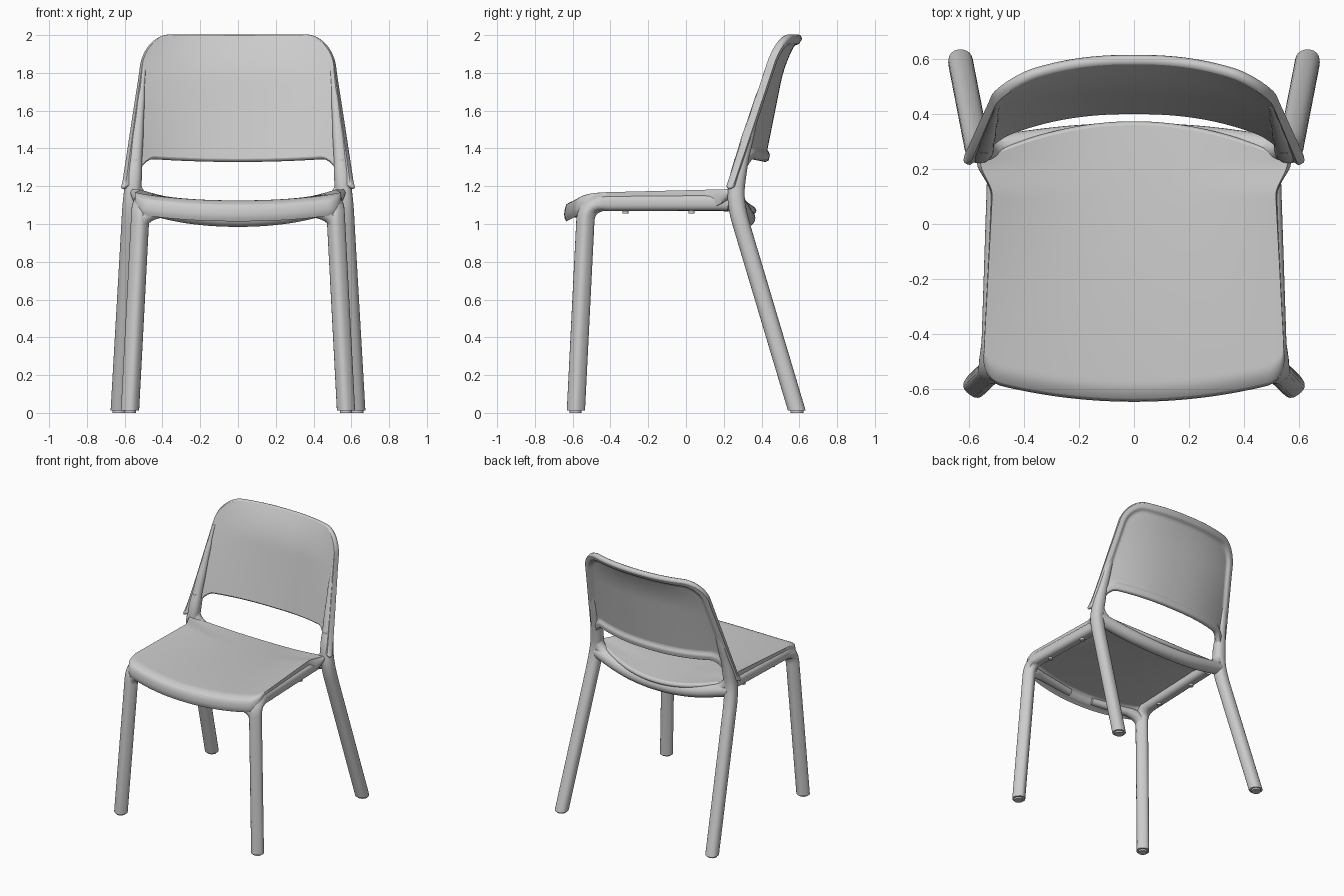
import bpy, bmesh, math
from mathutils import Vector

if "Cube" in bpy.data.objects:
    bpy.data.objects.remove(bpy.data.objects["Cube"], do_unlink=True)

grey = bpy.data.materials.new("light_grey_plastic")
grey.use_nodes = True
grey.diffuse_color = (0.6, 0.6, 0.6, 1)
bsdf = grey.node_tree.nodes["Principled BSDF"]
bsdf.inputs["Base Color"].default_value = (0.6, 0.6, 0.6, 1)
bsdf.inputs["Roughness"].default_value = 0.5


def finish(bm, name, angle=45):
    bmesh.ops.recalc_face_normals(bm, faces=bm.faces[:])
    mesh = bpy.data.meshes.new(name)
    bm.to_mesh(mesh)
    bm.free()
    mesh.materials.append(grey)
    for p in mesh.polygons:
        p.use_smooth = True
    mesh.set_sharp_from_angle(angle=math.radians(angle))
    obj = bpy.data.objects.new(name, mesh)
    bpy.context.collection.objects.link(obj)
    return obj


def smooth(t):
    t = max(0.0, min(1.0, t))
    return t * t * (3 - 2 * t)


def rounded_path(points, radii, fillet, steps=10):
    """Polyline with every inner corner replaced by a smooth arc."""
    pts = [Vector(p) for p in points]
    out = [(pts[0], radii[0])]
    for k in range(1, len(pts) - 1):
        a, b, c = pts[k - 1:k + 2]
        da = min(fillet, 0.45 * (a - b).length)
        dc = min(fillet, 0.45 * (c - b).length)
        start, end = b + (a - b).normalized() * da, b + (c - b).normalized() * dc
        for i in range(steps + 1):
            t = i / steps
            p = start * (1 - t) ** 2 + b * 2 * t * (1 - t) + end * t * t
            out.append((p, radii[k]))
    out.append((pts[-1], radii[-1]))
    # ease the radius along the path
    rs = [r for _, r in out]
    for _ in range(12):
        rs = [rs[0]] + [(rs[i - 1] + rs[i] + rs[i + 1]) / 3
                        for i in range(1, len(rs) - 1)] + [rs[-1]]
    return [(p, r) for (p, _), r in zip(out, rs)]


def sweep(name, points, radii, fillet, ref, power=2.0, floor=None, sides=24):
    """Tube with a superellipse section, optionally cut flat near the floor."""
    path = rounded_path(points, radii, fillet)
    bm = bmesh.new()
    rings = []
    for k, (p, r) in enumerate(path):
        t = (path[min(k + 1, len(path) - 1)][0] - path[max(k - 1, 0)][0]).normalized()
        n = Vector(ref)
        n = (n - t * n.dot(t)).normalized()
        b = t.cross(n)
        ring = []
        for i in range(sides):
            a = math.tau * i / sides
            c, s = math.cos(a), math.sin(a)
            k2 = (abs(c) ** power + abs(s) ** power) ** (-1 / power)
            ring.append(bm.verts.new(p + (n * c + b * s) * r * k2))
        rings.append(ring)
    for r0, r1 in zip(rings, rings[1:]):
        for i in range(sides):
            j = (i + 1) % sides
            bm.faces.new((r0[i], r0[j], r1[j], r1[i]))
    bm.faces.new(rings[0])
    bm.faces.new(rings[-1])
    if floor is not None:
        cut = bmesh.ops.bisect_plane(bm, geom=bm.verts[:] + bm.edges[:] + bm.faces[:],
                                     plane_co=(0, 0, floor), plane_no=(0, 0, 1),
                                     clear_inner=True)
        edges = [e for e in cut["geom_cut"] if isinstance(e, bmesh.types.BMEdge)]
        bmesh.ops.holes_fill(bm, edges=edges, sides=0)
    return finish(bm, name)


def shell(name, nu, nv, point, thickness, direction):
    """Closed shell from a surface grid, with a rounded border."""
    us = [math.sin(math.pi / 2 * (2 * i / nu - 1)) for i in range(nu + 1)]
    vs = [0.5 - 0.5 * math.cos(math.pi * j / nv) for j in range(nv + 1)]
    P = [[Vector(point(u, v)) for v in vs] for u in us]
    border = ([(i, 0) for i in range(nu)] + [(nu, j) for j in range(nv)] +
              [(i, nv) for i in range(nu, 0, -1)] + [(0, j) for j in range(nv, 0, -1)])
    bm = bmesh.new()
    front = [[bm.verts.new(p) for p in col] for col in P]
    back = []
    for i in range(nu + 1):
        col = []
        for j in range(nv + 1):
            du = P[min(i + 1, nu)][j] - P[max(i - 1, 0)][j]
            dv = P[i][min(j + 1, nv)] - P[i][max(j - 1, 0)]
            d = min((P[i][j] - P[a][b]).length for a, b in border)
            off = direction(du, dv) * thickness(P[i][j], d)
            col.append(bm.verts.new(P[i][j] + off))
        back.append(col)
    for g in (front, back):
        for i in range(nu):
            for j in range(nv):
                bm.faces.new((g[i][j], g[i + 1][j], g[i + 1][j + 1], g[i][j + 1]))
    loops = []
    for i, j in border:
        f, b = front[i][j], back[i][j]
        inner = P[max(1, min(nu - 1, i))][max(1, min(nv - 1, j))]
        out = (P[i][j] - inner).normalized()
        bulge = min(0.4 * (f.co - b.co).length, 0.013)
        mids = [bm.verts.new(f.co.lerp(b.co, k / 4) + out * bulge * math.sin(math.pi * k / 4))
                for k in (1, 2, 3)]
        loops.append([f] + mids + [b])
    for k, l0 in enumerate(loops):
        l1 = loops[(k + 1) % len(loops)]
        for m in range(4):
            bm.faces.new((l0[m], l1[m], l1[m + 1], l0[m + 1]))
    return finish(bm, name, 60)


def corner(u, start):
    """Quarter-circle drop from 0 to 1 beyond the start value."""
    t = max(0.0, min(1.0, (abs(u) - start) / (1 - start)))
    return 1 - math.sqrt(1 - t * t)


# Seat: dished top, bowed front and back, deeper rim underneath
def seat_point(u, v):
    y0 = -0.635 + 0.075 * u * u + 0.07 * corner(u, 0.87)
    y1 = 0.36 - 0.13 * u * u
    y = y0 + (y1 - y0) * v
    half = 0.52 - 0.054 * y + 0.05 * smooth((y - 0.1) / 0.13)
    side = 1.165 + 0.025 * (y + 0.55)
    middle = 1.125 - 0.035 * ((y + 0.5) / 0.87) ** 2
    z = middle + (side - middle) * abs(u) ** 2.2
    z -= 0.022 * max(0.0, 1 - (y - y0) / 0.06) ** 2
    return u * half, y, z


def seat_thickness(p, d):
    rim = 0.088 - 0.05 * smooth((p.y - 0.15) / 0.1)
    return 0.035 + (rim - 0.035) * (1 - smooth((d - 0.04) / 0.03))


shell("seat", 56, 56, seat_point, seat_thickness, lambda du, dv: Vector((0, 0, -1)))


# Backrest: curved panel with rounded top corners and a raised rim behind
def back_point(u, v):
    a = abs(u)
    top = 2.0 - 0.15 * corner(u, 0.72)
    t = max(0.0, min(1.0, (a - 0.76) / 0.14))
    low = 1.345 + 0.025 * min(a, 0.8) ** 2 - 0.13 * (1 - math.sqrt(1 - t * t))
    low -= 0.03 * smooth((a - 0.9) / 0.1)
    z = low + (top - low) * v
    half = 0.592 - 0.14 * (z - 1.23)
    edge = 0.23 + 0.33 * (z - 1.25)
    middle = 0.40 + 0.2 * (z - 1.35) + 0.05 * max(0.0, (z - 1.75) / 0.25) ** 2
    return u * half, edge + (middle - edge) * (1 - a ** 2.3), z


def back_direction(du, dv):
    n = du.cross(dv).normalized()
    return n if n.y > 0 else -n


shell("backrest", 72, 44, back_point,
      lambda p, d: 0.022 + 0.018 * (1 - smooth((d - 0.03) / 0.025)), back_direction)

# Rear rail under the back of the seat
half_rail = [(0.55, 0.268, 1.115), (0.3, 0.305, 1.052), (0.1, 0.32, 1.032)]
sweep("rear_rail", half_rail + [(-x, y, z) for x, y, z in reversed(half_rail)],
      [0.047] * 6, 0.12, (0, 0, 1))


def disc(name, x, y, z, radius, depth):
    bm = bmesh.new()
    bmesh.ops.create_cone(bm, cap_ends=True, segments=20, radius1=radius,
                          radius2=radius, depth=depth)
    bmesh.ops.translate(bm, vec=(x, y, z), verts=bm.verts[:])
    finish(bm, name)


# Legs, rails and small fittings on both sides
for s, side in ((1, "left"), (-1, "right")):
    def flip(points):
        return [(s * x, y, z) for x, y, z in points]

    sweep("front_leg_" + side,
          flip([(0.575, -0.586, -0.05), (0.514, -0.528, 1.112), (0.49, 0.22, 1.112)]),
          [0.044, 0.044, 0.042], 0.1, (s, -1.3, 0), 2.8, floor=0.012)
    sweep("front_corner_" + side,
          flip([(0.527, -0.54, 0.86), (0.515, -0.532, 1.068), (0.1, -0.592, 1.06)]),
          [0.04, 0.04, 0.026], 0.13, (s, -1.3, 0.4))
    sweep("back_leg_and_post_" + side,
          flip([(0.633, 0.605, -0.05), (0.567, 0.265, 1.09), (0.554, 0.266, 1.22),
                (0.539, 0.31, 1.4), (0.518, 0.372, 1.62), (0.5, 0.43, 1.82)]),
          [0.045, 0.046, 0.044, 0.034, 0.023, 0.012], 0.12, (s, 0, 0), 2.3, floor=0.012)
    sweep("opening_corner_" + side,
          flip([(0.545, 0.285, 1.34), (0.55, 0.262, 1.125), (0.3, 0.305, 1.056)]),
          [0.03, 0.04, 0.04], 0.14, (s, 0, 0.5))
    disc("front_glide_" + side, s * 0.572, -0.585, 0.007, 0.032, 0.014)
    disc("back_glide_" + side, s * 0.63, 0.588, 0.007, 0.034, 0.014)
    for y, label in ((-0.32, "front"), (0.03, "rear")):
        disc(label + "_stud_" + side, s * 0.5, y, 1.068, 0.016, 0.025)
